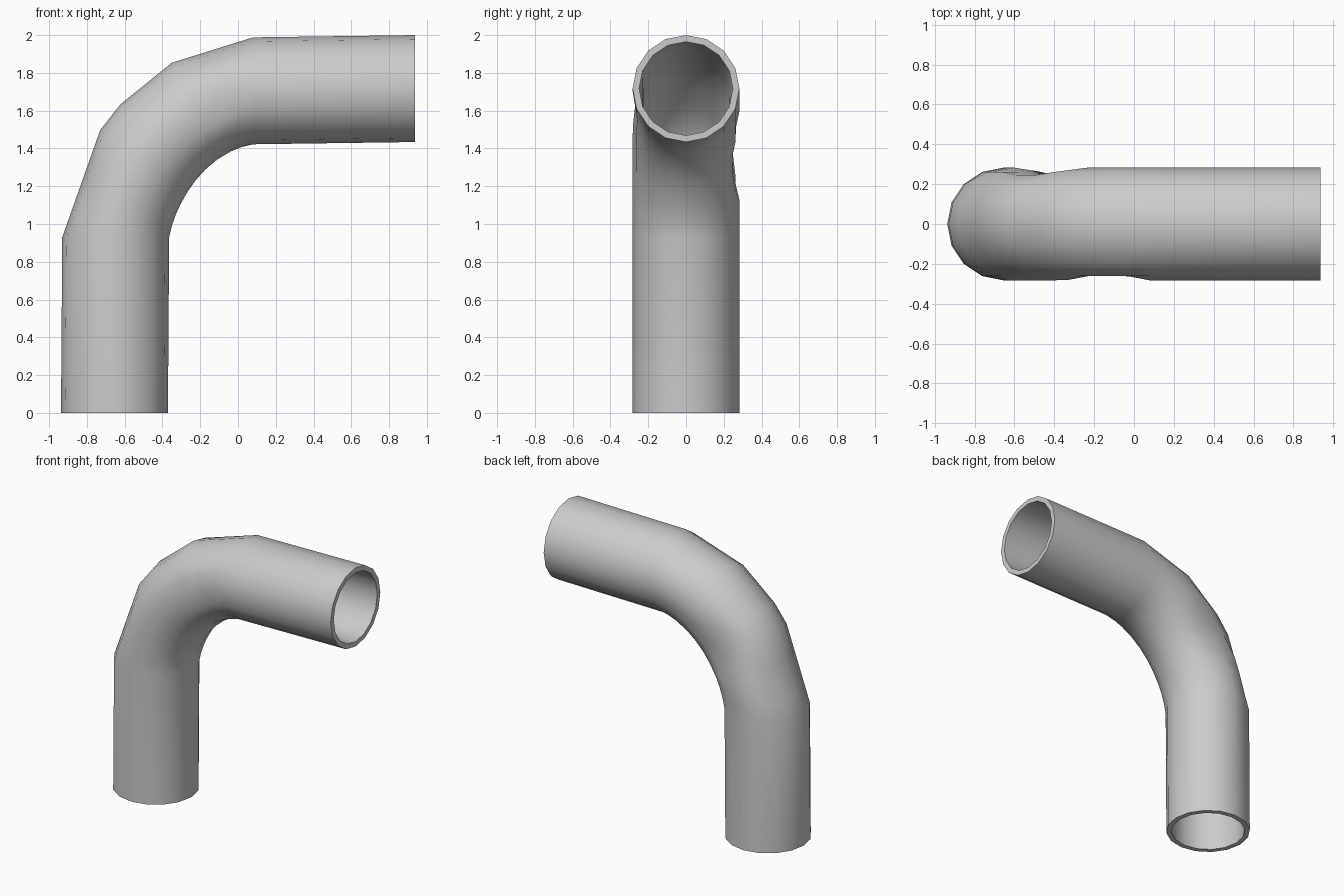
import bpy, bmesh
from math import sin, cos, pi, radians
from mathutils import Vector

if "Cube" in bpy.data.objects:
    bpy.data.objects.remove(bpy.data.objects["Cube"])

SIDES = 16
R_OUT, R_IN = 0.283, 0.248
CX, CZ = 0.08, 0.93                      # bend centre
ANGLES = [0, 8, 16, 24, 35, 45, 55, 65, 75, 82, 90]
CHORDS = [0, 35, 45, 65, 90]             # coarser steps on the outside of the bend

def lerp_table(table, a):
    for (a0, v0), (a1, v1) in zip(table, table[1:]):
        if a0 <= a <= a1:
            return v0 + (v1 - v0) * (a - a0) / (a1 - a0)

# side flattening along the bend: (angle, half width)
BACK = [(0, .283), (20, .283), (27, .245), (47, .245), (62, .283), (90, .283)]
FRONT = [(0, .283), (54, .283), (66, .26), (81, .26), (90, .283)]

def bend_point(a, phi, r):
    t = radians(a)
    mid = 0.7275 * cos(t)**2 + 0.775 * sin(t)**2 - 0.04 * sin(2 * t)
    d = mid + r * cos(phi)               # phi = 0 is the outside of the bend
    y = r * sin(phi)
    lim = lerp_table(BACK if y > 0 else FRONT, a) - (R_OUT - r)
    return Vector((CX - d * cos(t), max(-lim, min(lim, y)), CZ + d * sin(t)))

def section(a, r):
    pts = []
    for j in range(SIDES):
        phi = 2 * pi * j / SIDES
        if cos(phi) > 0.6:
            for a0, a1 in zip(CHORDS, CHORDS[1:]):
                if a0 <= a <= a1:
                    f = (a - a0) / (a1 - a0)
                    pts.append(bend_point(a0, phi, r).lerp(bend_point(a1, phi, r), f))
                    break
        else:
            pts.append(bend_point(a, phi, r))
    return pts

def end_ring(r, top):
    ring = []
    for j in range(SIDES):
        phi = 2 * pi * j / SIDES
        if top:
            ring.append(Vector((0.936, r * sin(phi), 1.717 + r * cos(phi))))
        else:
            ring.append(Vector((-0.654 - r * cos(phi), r * sin(phi), 0)))
    return ring

def tube(r):
    return [end_ring(r, False)] + [section(a, r) for a in ANGLES] + [end_ring(r, True)]

# outer wall up, inner wall back down, joined by flat rims
bm = bmesh.new()
rings = [[bm.verts.new(p) for p in ring] for ring in tube(R_OUT) + tube(R_IN)[::-1]]
for i in range(len(rings)):
    a, b = rings[i], rings[(i + 1) % len(rings)]
    for j in range(SIDES):
        k = (j + 1) % SIDES
        bm.faces.new((a[j], a[k], b[k], b[j]))
bmesh.ops.recalc_face_normals(bm, faces=bm.faces)
mesh = bpy.data.meshes.new("elbow_pipe")
bm.to_mesh(mesh)
bm.free()
pipe = bpy.data.objects.new("elbow_pipe", mesh)
bpy.context.collection.objects.link(pipe)
bpy.context.view_layer.objects.active = pipe
pipe.select_set(True)
bpy.ops.object.shade_smooth_by_angle(angle=radians(45))
